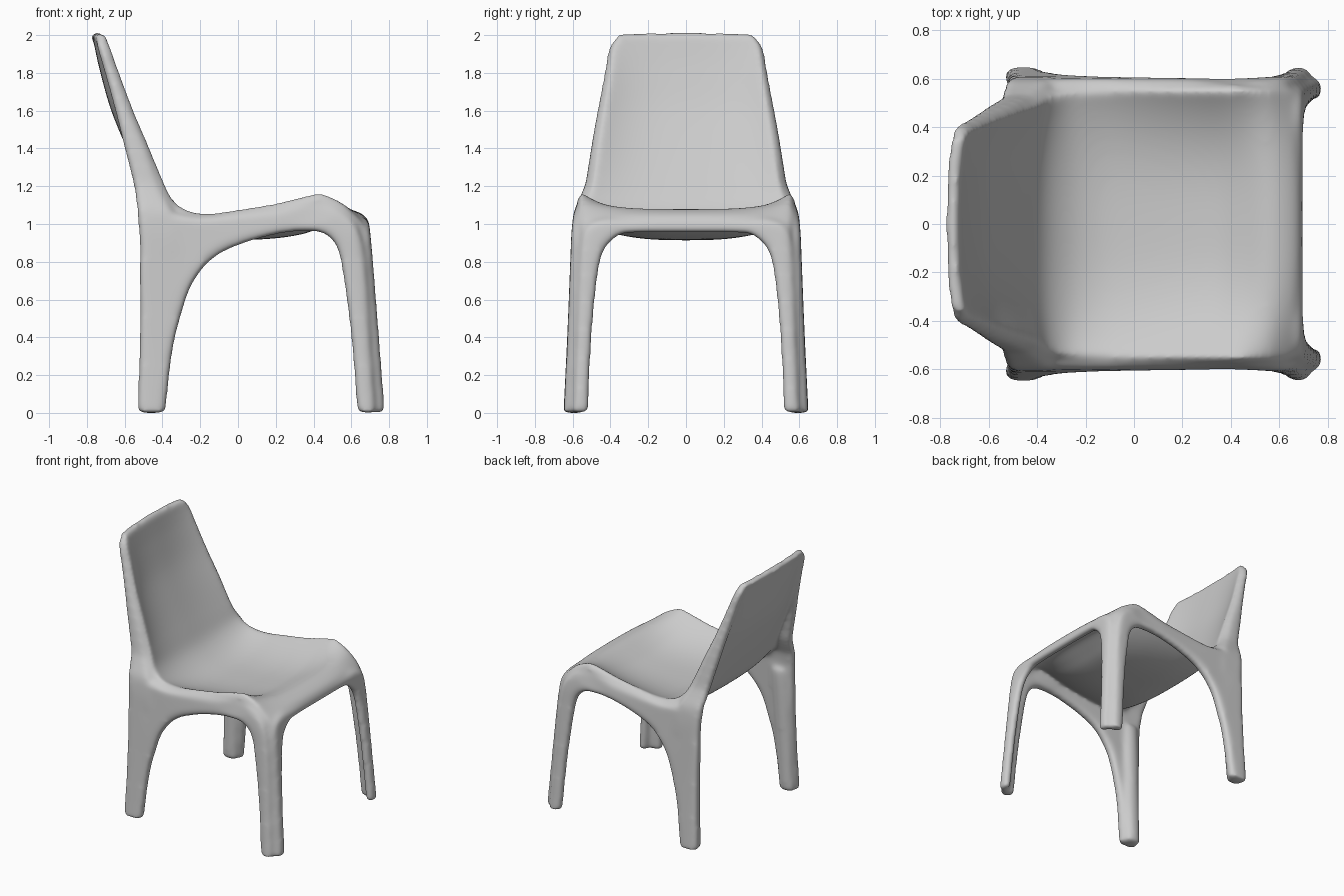
import bpy
import bmesh
from mathutils import Matrix, Vector

default = bpy.data.objects.get("Cube")
if default:
    bpy.data.objects.remove(default, do_unlink=True)


def smooth_path(points, steps=6):
    """Catmull-Rom curve through points of any dimension."""
    pts = [Vector(p) for p in points]
    pts = [2 * pts[0] - pts[1]] + pts + [2 * pts[-1] - pts[-2]]
    path = []
    for a, b, c, d in zip(pts, pts[1:], pts[2:], pts[3:]):
        for i in range(steps):
            t = i / steps
            path.append(b + (c - a) * (t / 2)
                        + (a * 2 - b * 5 + c * 4 - d) * (t * t / 2)
                        + (b * 3 - a - c * 3 + d) * (t ** 3 / 2))
    path.append(pts[-2])
    return path


def lookup(table, z):
    """Linear interpolation in a list of (z, value)."""
    for (z0, v0), (z1, v1) in zip(table, table[1:]):
        if z <= z1:
            return v0 + (v1 - v0) * (z - z0) / (z1 - z0)
    return table[-1][1]


def ribbon(bm, pairs, place, side):
    """Rounded solid strip between two outlines, placed by place(u, z, depth)."""
    rings = []
    for au, az, bu, bz in smooth_path(pairs):
        a, b = Vector((au, az)), Vector((bu, bz))
        inset = (b - a).normalized() * .02
        section = [(a + inset, 0), (b - inset, 0), (b, .3), (b, .7),
                   (b - inset, 1), (a + inset, 1), (a, .7), (a, .3)]
        ring = []
        for p, depth in section:
            x, y, z = place(p.x, p.y, depth)
            ring.append(bm.verts.new((x, y * side, z)))
        rings.append(ring)
    count = len(rings[0])
    for r, s in zip(rings, rings[1:]):
        for i in range(count):
            j = (i + 1) % count
            bm.faces.new((r[i], r[j], s[j], s[i]))
    bm.faces.new(rings[0])
    bm.faces.new(rings[-1])


def new_object(name, bm):
    mesh = bpy.data.meshes.new(name)
    bmesh.ops.recalc_face_normals(bm, faces=bm.faces)
    bm.to_mesh(mesh)
    bm.free()
    obj = bpy.data.objects.new(name, mesh)
    bpy.context.collection.objects.link(obj)
    return obj


def baked_mesh(obj):
    graph = bpy.context.evaluated_depsgraph_get()
    graph.update()
    return bpy.data.meshes.new_from_object(obj.evaluated_get(graph))


# Seat and back sheet: centre x, centre z, edge x, edge z, half width
stations = [
    (.675, .95, .655, .93, .55),
    (.667, 1, .635, .98, .555),
    (.63, 1.03, .595, 1.025, .56),
    (.555, 1.045, .53, 1.09, .565),
    (.45, 1.005, .44, 1.135, .565),
    (.35, .965, .34, 1.12, .565),
    (.2, .94, .2, 1.085, .565),
    (0, .93, 0, 1.05, .565),
    (-.15, .935, -.15, 1.03, .56),
    (-.28, .975, -.275, 1.045, .555),
    (-.39, 1.06, -.362, 1.11, .535),
    (-.47, 1.2, -.412, 1.21, .505),
    (-.565, 1.4, -.49, 1.4, .475),
    (-.648, 1.6, -.575, 1.6, .445),
    (-.705, 1.8, -.65, 1.8, .415),
    (-.73, 1.91, -.688, 1.9, .402),
    (-.738, 1.95, -.705, 1.945, .39),
    (-.745, 1.982, -.72, 1.978, .362),
    (-.762, 1.965, -.74, 1.96, .355),
]
ACROSS = 40
sheet = bmesh.new()
rows = []
for cx, cz, ex, ez, width in smooth_path(stations, 4):
    row = []
    for i in range(ACROSS + 1):
        t = 2 * i / ACROSS - 1
        bend = abs(t) ** 2.8
        row.append(sheet.verts.new((cx + (ex - cx) * bend, width * t,
                                    cz + (ez - cz) * bend)))
    rows.append(row)
for r, s in zip(rows, rows[1:]):
    for i in range(ACROSS):
        sheet.faces.new((r[i], r[i + 1], s[i + 1], s[i]))
sheet_obj = new_object("seat_sheet", sheet)
thick = sheet_obj.modifiers.new("Thickness", 'SOLIDIFY')
thick.thickness = .05
thick.offset = 0
sheet_mesh = baked_mesh(sheet_obj)
bpy.data.objects.remove(sheet_obj, do_unlink=True)

body = bmesh.new()
body.from_mesh(sheet_mesh)
bpy.data.meshes.remove(sheet_mesh)

# Outer faces of the sides and the front, by height
side_y = [(0, .648), (.4, .628), (.8, .612), (.95, .607), (1.06, .595), (1.13, .562),
          (1.2, .532), (1.5, .485), (1.8, .432), (1.9, .418), (2, .385)]
front_x = [(0, .778), (.4, .747), (.8, .714), (1, .695), (1.1, .68)]


def on_side(x, z, depth):
    return x, lookup(side_y, z) - .073 * depth, z


def on_front(y, z, depth):
    return lookup(front_x, z) - .066 * depth, y, z


def on_rear(y, z, depth):
    return -.52 + .115 * depth + .05 * z, y, z


# Side frame: front leg, rail and rear leg (outer x, z, inner x, z)
side_frame = [
    (.73, -.01, .63, -.01),
    (.702, .4, .597, .4),
    (.68, .75, .55, .75),
    (.64, .96, .515, .88),
    (.55, 1.065, .45, .94),
    (.43, 1.11, .36, .95),
    (.25, 1.08, .23, .94),
    (0, 1.05, .04, .89),
    (-.2, 1.03, -.12, .815),
    (-.38, 1.04, -.24, .675),
    (-.51, .9, -.308, .48),
    (-.519, .5, -.348, .3),
    (-.533, -.01, -.383, -.01),
]

# Flange running from the rear leg up the edge of the back (rear x, z, front x, z)
back_flange = [
    (-.517, .78, -.3, .85),
    (-.53, 1, -.335, 1.04),
    (-.555, 1.2, -.415, 1.2),
    (-.605, 1.4, -.485, 1.4),
    (-.655, 1.6, -.57, 1.6),
    (-.71, 1.8, -.645, 1.8),
    (-.745, 1.92, -.695, 1.92),
    (-.755, 1.955, -.71, 1.955),
]

# Front frame: leg face and apron (outer y, z, inner y, z)
front_frame = [
    (.602, -.01, .517, -.01),
    (.585, .4, .497, .4),
    (.57, .75, .465, .72),
    (.55, .95, .43, .855),
    (.46, 1.015, .36, .925),
    (.3, 1.015, .27, .943),
    (-.05, 1.015, -.05, .945),
]

# Inner rib thickening the rear leg
rear_rib = [
    (.615, -.01, .53, -.01),
    (.595, .5, .515, .5),
    (.58, .8, .505, .8),
    (.57, .93, .505, .93),
]

for side in (1, -1):
    ribbon(body, side_frame, on_side, side)
    ribbon(body, back_flange, on_side, side)
    ribbon(body, front_frame, on_front, side)
    ribbon(body, rear_rib, on_rear, side)

# Fuse all parts into one moulded body with soft blends
chair = new_object("moulded_chair", body)
fuse = chair.modifiers.new("Fuse", 'REMESH')
fuse.mode = 'VOXEL'
fuse.voxel_size = .012
soften = chair.modifiers.new("Soften", 'SMOOTH')
soften.factor = .5
soften.iterations = 32
moulded = baked_mesh(chair)
chair.modifiers.clear()
chair.data = moulded

# Rest the feet on the ground
low = min(v.co.z for v in moulded.vertices)
moulded.transform(Matrix.Translation((0, 0, -low)))
for p in moulded.polygons:
    p.use_smooth = True
moulded.name = "moulded_chair"
